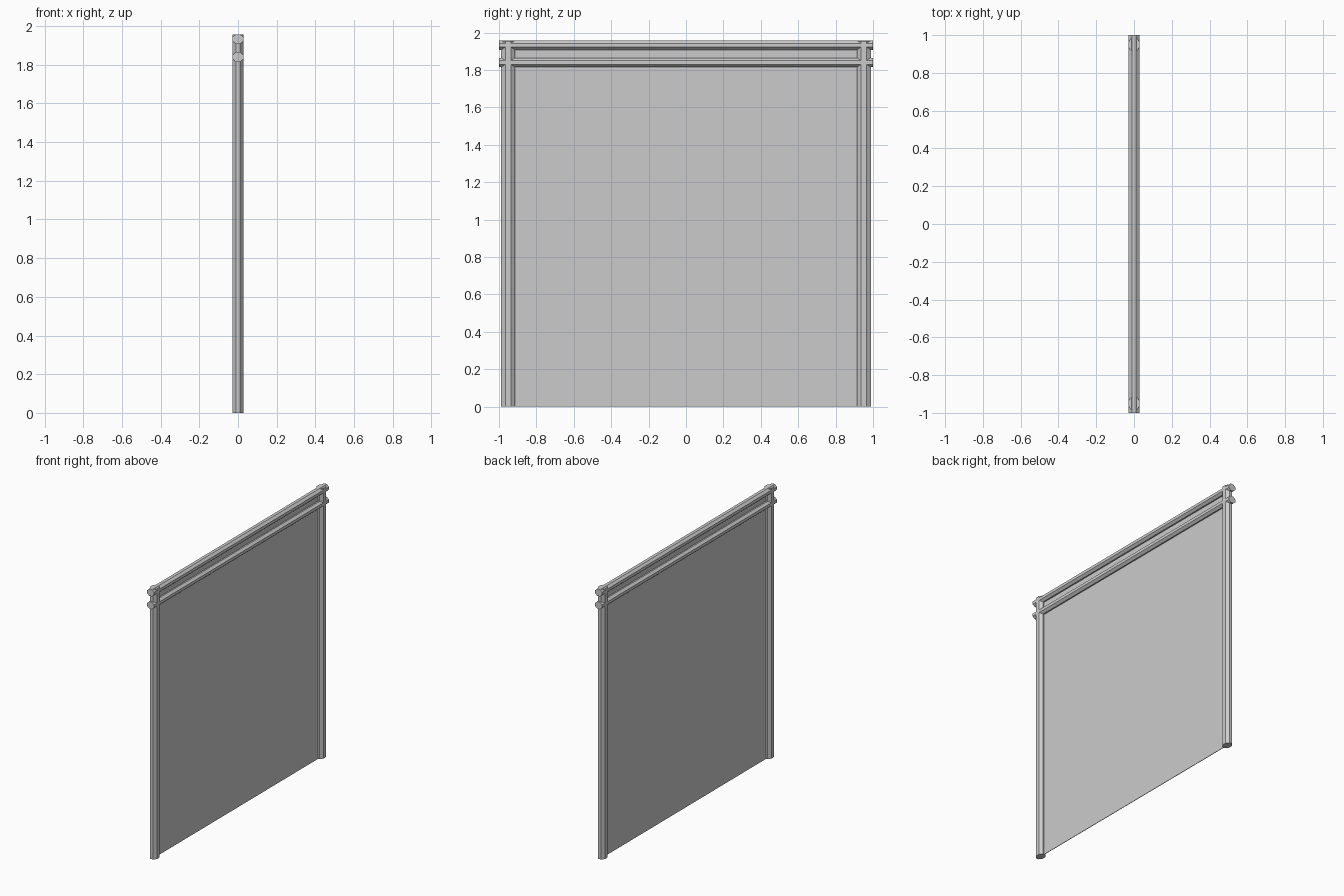
import bpy, bmesh
from math import pi, cos, sin
from mathutils import Vector

if "Cube" in bpy.data.objects:
    bpy.data.objects.remove(bpy.data.objects["Cube"])


def bar(name, start, end, half_x, half_w):
    """Eight-sided bar; half_x is its depth, half_w its face width."""
    a, b = Vector(start), Vector(end)
    axis = (b - a).normalized()
    u = Vector((1, 0, 0))
    v = axis.cross(u)
    r = 1 / cos(pi / 8)
    bm = bmesh.new()
    rings = []
    for p in (a, b):
        rings.append([bm.verts.new(p + u * (half_x * r * cos(pi / 8 + i * pi / 4))
                                   + v * (half_w * r * sin(pi / 8 + i * pi / 4)))
                      for i in range(8)])
    for i in range(8):
        j = (i + 1) % 8
        bm.faces.new((rings[0][i], rings[0][j], rings[1][j], rings[1][i]))
    for ring in rings:
        bm.faces.new(ring)
    bmesh.ops.recalc_face_normals(bm, faces=bm.faces)
    mesh = bpy.data.meshes.new(name)
    bm.to_mesh(mesh)
    bm.free()
    obj = bpy.data.objects.new(name, mesh)
    bpy.context.collection.objects.link(obj)


# upright posts
for side, label in ((-1, "left"), (1, "right")):
    bar(label + "_post", (0, side * 0.951, 0), (0, side * 0.951, 1.955), 0.028, 0.037)

# double top rails
for label, z in (("upper", 1.932), ("lower", 1.84)):
    bar(label + "_rail", (0, -1, z), (0, 1, z), 0.028, 0.025)

# thin infill panel
bpy.ops.mesh.primitive_cube_add(size=1, location=(0, 0, 0.96))
panel = bpy.context.object
panel.name = "panel"
panel.scale = (0.004, 1.9, 1.92)
